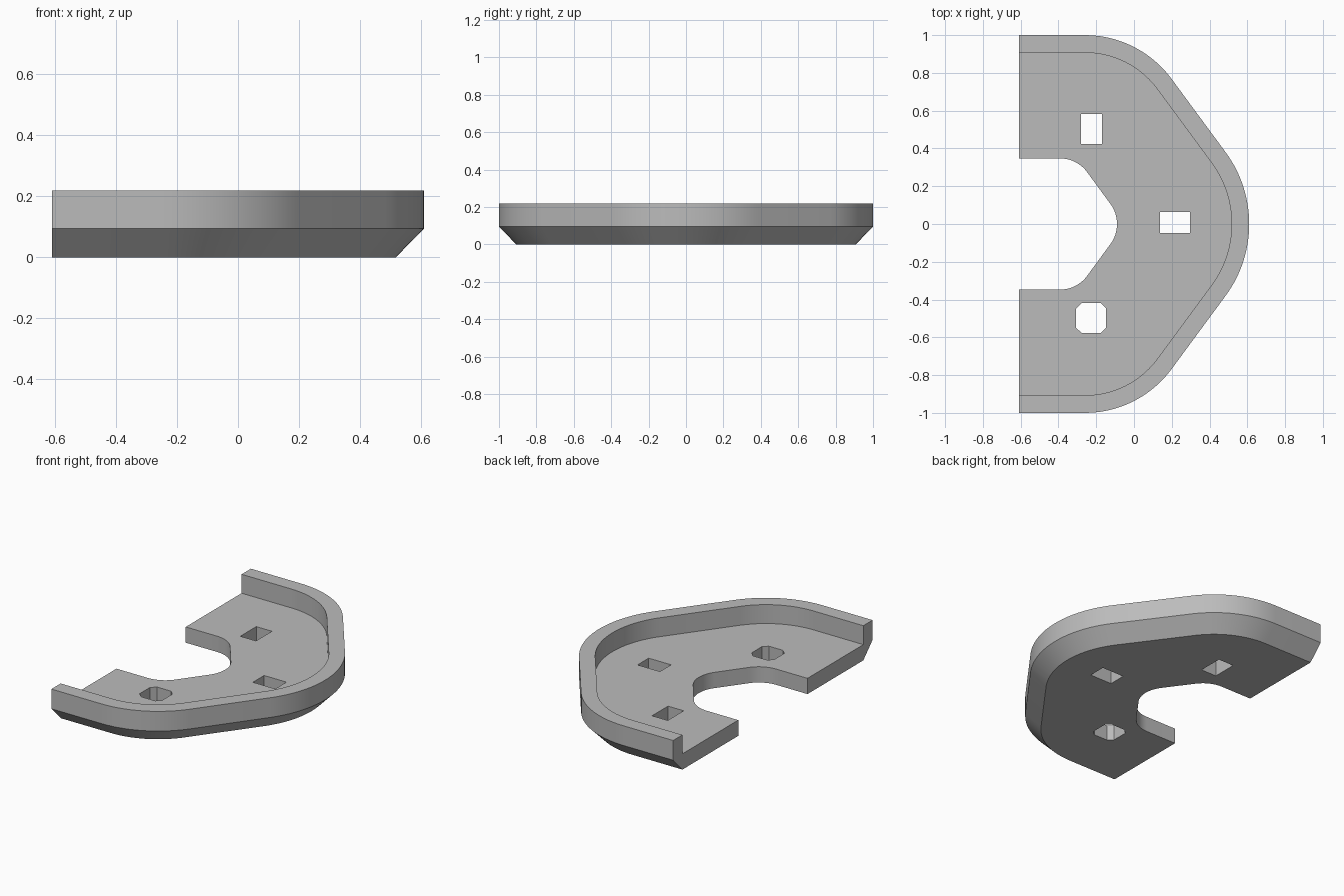
import bpy
import bmesh
from math import cos, sin, radians

cube = bpy.data.objects.get("Cube")
if cube:
    bpy.data.objects.remove(cube, do_unlink=True)

BACK_X = -0.61                            # straight cut across both arms
FLOOR, CHAMFER, TOP = 0.10, 0.095, 0.22   # heights
RIM = 0.093                               # rim width and chamfer run
SLOPE = 36.87                             # direction of the diagonal sides


def arc(cx, cy, r, start, end, steps):
    angles = [radians(start + (end - start) * i / steps) for i in range(steps + 1)]
    return [(cx + r * cos(a), cy + r * sin(a)) for a in angles]


def horseshoe(side, corner, nose, steps):
    """Open outline from the +y arm round the nose to the -y arm."""
    half = [(BACK_X, side)]
    half += arc(corner[0], side - corner[1], corner[1], 90, SLOPE, steps)
    half += arc(nose[0], 0, nose[1], SLOPE, 0, steps)
    return half + [(x, -y) for x, y in reversed(half[:-1])]


def box_hole(cx, cy, w, h, cut=0):
    """Rectangle, with clipped corners if cut is given."""
    pts = []
    for sx, sy in ((1, 1), (-1, 1), (-1, -1), (1, -1)):
        a = (cx + sx * w / 2, cy + sy * (h / 2 - cut))
        b = (cx + sx * (w / 2 - cut), cy + sy * h / 2)
        pts += ([a, b] if sx * sy > 0 else [b, a]) if cut else [a]
    return pts


outer = horseshoe(1.0, (-0.26, 0.57), (-0.03, 0.64), 14)
inset = horseshoe(1.0 - RIM, (-0.26, 0.57 - RIM), (-0.03, 0.64 - RIM), 14)
inner = horseshoe(0.347, (-0.39, 0.175), (-0.27, 0.18), 10)
holes = [
    box_hole(-0.225, 0.503, 0.11, 0.16),
    box_hole(0.217, 0.008, 0.157, 0.112),
    box_hole(-0.227, -0.498, 0.158, 0.16, 0.029),
]

bm = bmesh.new()


def ring(points, z):
    return [bm.verts.new((x, y, z)) for x, y in points]


def bridge(a, b, closed=False):
    for i in range(len(a) if closed else len(a) - 1):
        j = (i + 1) % len(a)
        bm.faces.new((a[i], a[j], b[j], b[i]))


def cap(loops):
    edges = []
    for loop in loops:
        for a, b in zip(loop, loop[1:] + loop[:1]):
            edges.append(bm.edges.get((a, b)) or bm.edges.new((a, b)))
    bmesh.ops.triangle_fill(bm, use_beauty=True, edges=edges)


# Chamfered underside, outer wall, rim top and inner rim wall
section = [ring(inset, 0), ring(outer, CHAMFER), ring(outer, TOP),
           ring(inset, TOP), ring(inset, FLOOR)]
for a, b in zip(section, section[1:]):
    bridge(a, b)

# Inner cut-out wall
low, high = ring(inner, 0), ring(inner, FLOOR)
bridge(low, high)

# Through-holes
hole_low = [ring(h, 0) for h in holes]
hole_high = [ring(h, FLOOR) for h in holes]
for a, b in zip(hole_low, hole_high):
    bridge(a, b, closed=True)

# Flat ends of the two arms
for end in (0, -1):
    bm.faces.new([s[end] for s in section] + [high[end], low[end]])

# Underside and floor
cap([section[0] + low[::-1]] + hole_low)
cap([section[-1] + high[::-1]] + hole_high)
bmesh.ops.recalc_face_normals(bm, faces=bm.faces)

mesh = bpy.data.meshes.new("rimmed_plate")
bm.to_mesh(mesh)
bm.free()
plate = bpy.data.objects.new("rimmed_plate", mesh)
bpy.context.collection.objects.link(plate)

# Plain grey
grey = bpy.data.materials.new("light_grey")
grey.use_nodes = True
colour = (0.5, 0.5, 0.5, 1)
grey.diffuse_color = colour
grey.node_tree.nodes["Principled BSDF"].inputs["Base Color"].default_value = colour
mesh.materials.append(grey)

bpy.ops.object.select_all(action='DESELECT')
plate.select_set(True)
bpy.context.view_layer.objects.active = plate
bpy.ops.object.shade_smooth_by_angle(angle=radians(30))
